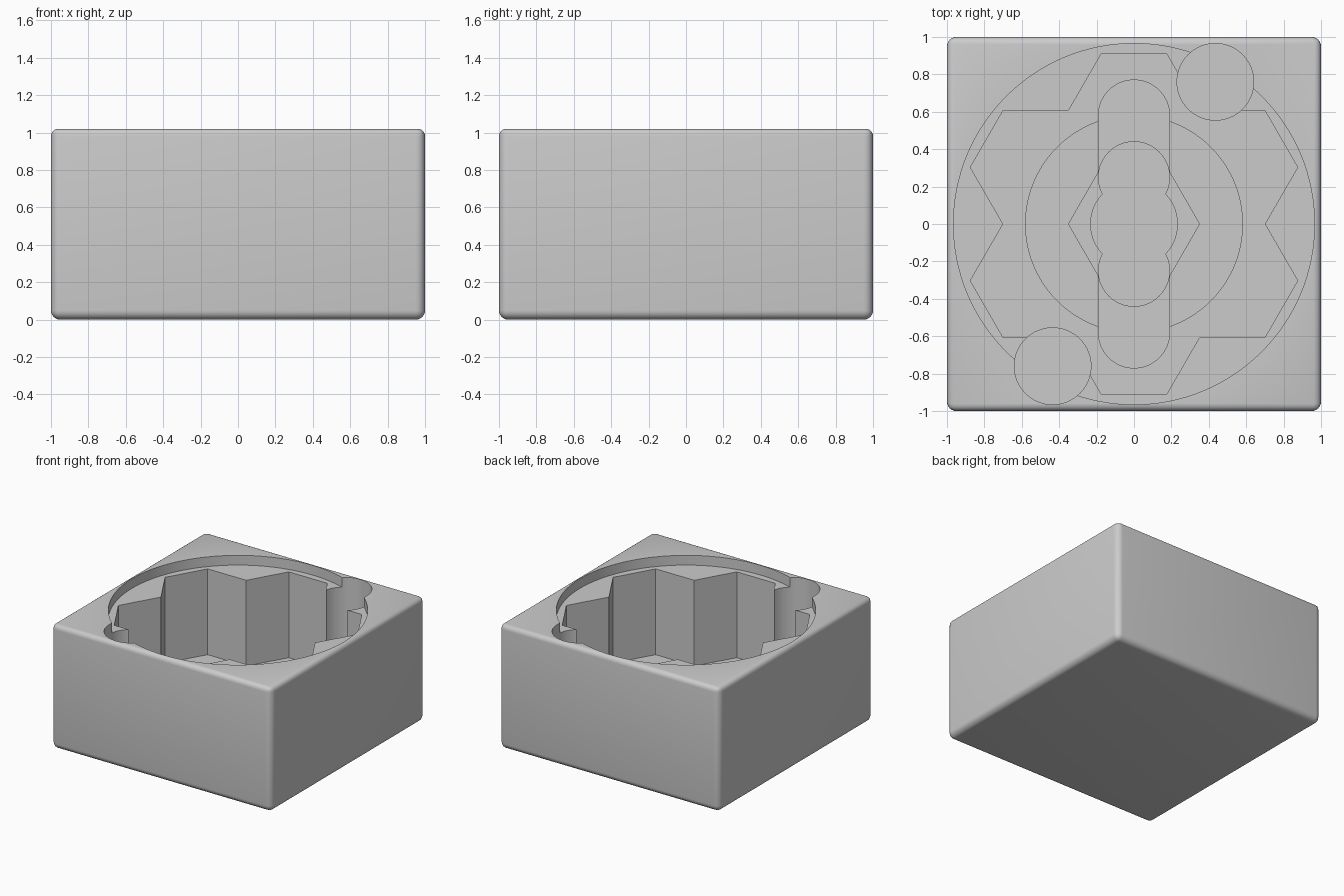
import bpy, bmesh
from math import cos, sin, pi, radians
from mathutils import Vector

if "Cube" in bpy.data.objects:
    bpy.data.objects.remove(bpy.data.objects["Cube"])

HEIGHT, ROUND = 1.02, 0.05
HEX_R = 0.35

grey = bpy.data.materials.new("light grey plastic")
grey.use_nodes = True
grey.diffuse_color = (0.6, 0.6, 0.6, 1)
grey.node_tree.nodes["Principled BSDF"].inputs["Base Color"].default_value = (0.6, 0.6, 0.6, 1)


def polar(r, degrees):
    return Vector((r * cos(radians(degrees)), r * sin(radians(degrees))))


def circle(r, x=0, y=0, n=96):
    return [Vector((x, y)) + polar(r, 360 * i / n) for i in range(n)]


def slot(r, half):
    """Upright capsule outline with round ends centred at y = +-half."""
    top = [Vector((0, half)) + polar(r, 180 * i / 32) for i in range(33)]
    return top + [-p for p in top]


def hex_cluster():
    """Outer outline of six hexagons around a seventh."""
    pts = []
    for k in range(6):
        centre = polar(HEX_R * 3 ** 0.5, 60 * k + 30)
        pts += [centre + polar(HEX_R, 60 * (k + j)) for j in range(3)]
    # the third corner of each hexagon is the notch; drop the shared repeats
    return [p for i, p in enumerate(pts) if (p - pts[i - 1]).length > 1e-4]


def prism(name, outline, floor, top):
    bm = bmesh.new()
    face = bm.faces.new([bm.verts.new((p.x, p.y, floor)) for p in outline])
    side = bmesh.ops.extrude_face_region(bm, geom=[face])["geom"]
    bmesh.ops.translate(bm, vec=(0, 0, top - floor),
                        verts=[v for v in side if isinstance(v, bmesh.types.BMVert)])
    bmesh.ops.recalc_face_normals(bm, faces=bm.faces)
    mesh = bpy.data.meshes.new(name)
    bm.to_mesh(mesh)
    bm.free()
    mesh.materials.append(grey)
    obj = bpy.data.objects.new(name, mesh)
    bpy.context.collection.objects.link(obj)
    return obj


# Rounded block, with a slightly tighter rounding on the top rim
square = [Vector(p) for p in ((-1, -1), (1, -1), (1, 1), (-1, 1))]
box = prism("storage_box", square, 0, HEIGHT)
bm = bmesh.new()
bm.from_mesh(box.data)
weight = bm.edges.layers.float.new("bevel_weight_edge")
for e in bm.edges:
    e[weight] = 0.75 if all(v.co.z > 0.5 for v in e.verts) else 1
bm.to_mesh(box.data)
bm.free()
bevel = box.modifiers.new("rounding", "BEVEL")
bevel.limit_method = "WEIGHT"
bevel.width, bevel.segments = ROUND, 6

# Nested pockets: outline and floor height
pockets = {
    "lid_recess": (circle(0.965, n=128), 0.94),
    "hex_tile_pocket": (hex_cluster(), 0.235),
    "finger_hole_back": (circle(0.205, 0.435, 0.76, 64), 0.16),
    "finger_hole_front": (circle(0.205, -0.435, -0.76, 64), 0.16),
    "disc_pocket": (circle(0.58), 0.19),
    "slot_pocket": (slot(0.19, 0.58), 0.14),
    "centre_hex_pocket": (circle(HEX_R, n=6), 0.14),
    "lobe_back": (circle(0.19, 0, 0.25, 64), 0.08),
    "lobe_front": (circle(0.19, 0, -0.25, 64), 0.08),
    "lobe_centre": (circle(0.232, n=64), 0.08),
}
cutters = []
for name, (outline, floor) in pockets.items():
    cutter = prism(name + "_cutter", outline, floor, HEIGHT + 0.2)
    cutter.hide_render = True
    cut = box.modifiers.new(name, "BOOLEAN")
    cut.operation, cut.solver, cut.object = "DIFFERENCE", "EXACT", cutter
    cutters.append(cutter)

# Bake the cuts, then drop the cutters
bpy.context.view_layer.update()
baked = bpy.data.meshes.new_from_object(box.evaluated_get(bpy.context.evaluated_depsgraph_get()))
box.modifiers.clear()
box.data = baked
for cutter in cutters:
    bpy.data.objects.remove(cutter)

for o in bpy.context.selected_objects:
    o.select_set(False)
box.select_set(True)
bpy.context.view_layer.objects.active = box
bpy.ops.object.shade_smooth_by_angle(angle=radians(30))
